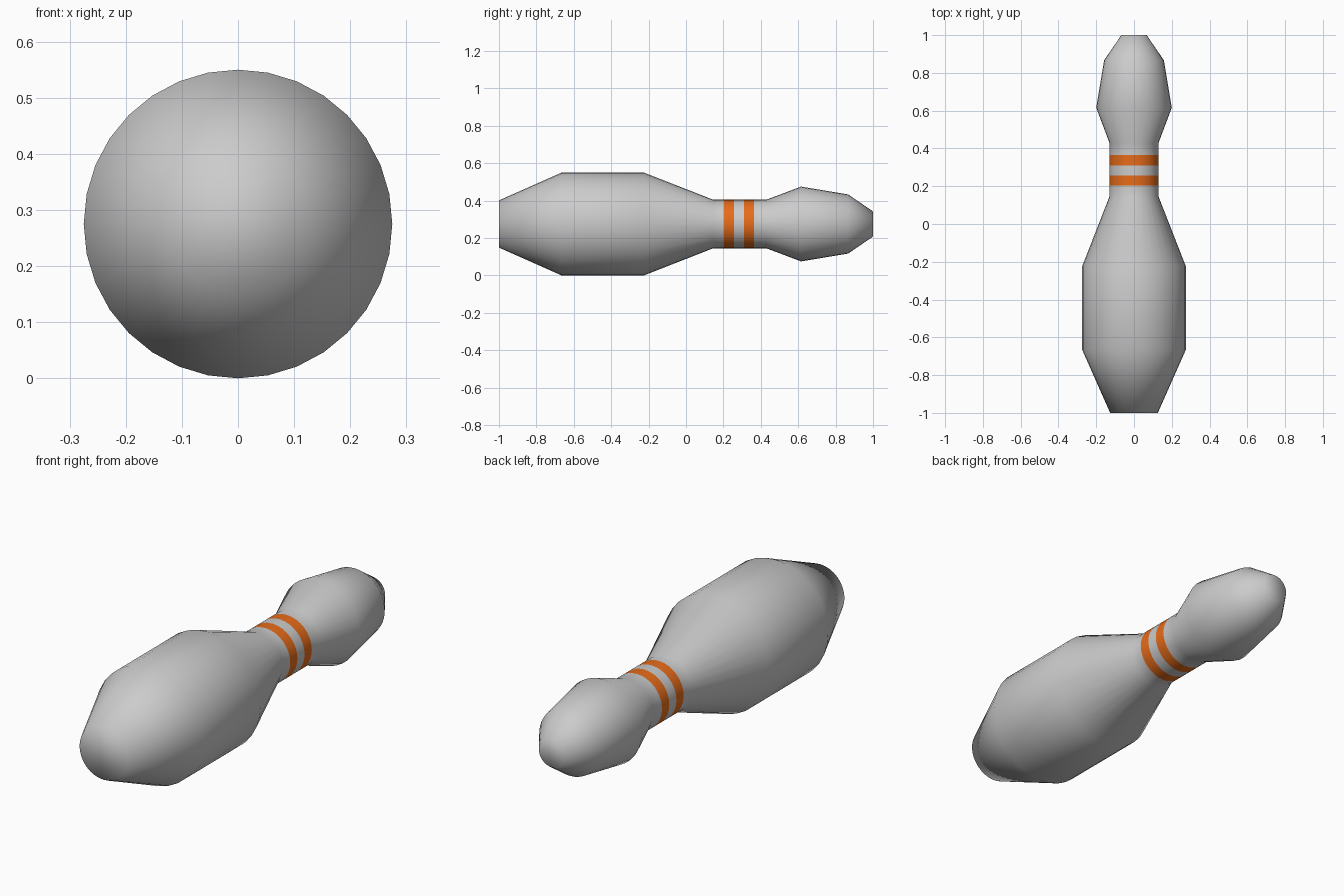
import bpy, bmesh
from math import sin, cos, pi

if "Cube" in bpy.data.objects:
    bpy.data.objects.remove(bpy.data.objects["Cube"])

SIDES = 32
AXIS_Z = 0.275

# Lathe profile: (y, radius) from base to tip
PROFILE = [(-1.0, 0.126), (-0.665, 0.275), (-0.225, 0.275), (0.145, 0.13),
           (0.203, 0.13), (0.257, 0.13), (0.31, 0.13), (0.364, 0.13),
           (0.43, 0.13), (0.615, 0.2), (0.867, 0.158), (1.0, 0.067)]
STRIPES = {4, 6}  # profile segments painted orange


def make_material(name, colour):
    mat = bpy.data.materials.new(name)
    mat.diffuse_color = colour
    mat.use_nodes = True
    mat.node_tree.nodes["Principled BSDF"].inputs["Base Color"].default_value = mat.diffuse_color
    return mat


bm = bmesh.new()

# Rings around the y axis
rings = []
for y, r in PROFILE:
    rings.append([bm.verts.new((r * sin(2 * pi * i / SIDES), y,
                                AXIS_Z + r * cos(2 * pi * i / SIDES)))
                  for i in range(SIDES)])

# Side walls, with the neck stripes
for k, (a, b) in enumerate(zip(rings, rings[1:])):
    for i in range(SIDES):
        j = (i + 1) % SIDES
        face = bm.faces.new((a[i], a[j], b[j], b[i]))
        face.material_index = 1 if k in STRIPES else 0

# Flat end caps
bm.faces.new(rings[0])
bm.faces.new(rings[-1])

bmesh.ops.recalc_face_normals(bm, faces=bm.faces[:])
for face in bm.faces:
    face.smooth = True

mesh = bpy.data.meshes.new("bowling_pin")
bm.to_mesh(mesh)
bm.free()
mesh.materials.append(make_material("grey", (0.8, 0.8, 0.8, 1)))
mesh.materials.append(make_material("orange_stripe", (0.8, 0.15, 0.01, 1)))

pin = bpy.data.objects.new("bowling_pin", mesh)
bpy.context.collection.objects.link(pin)
